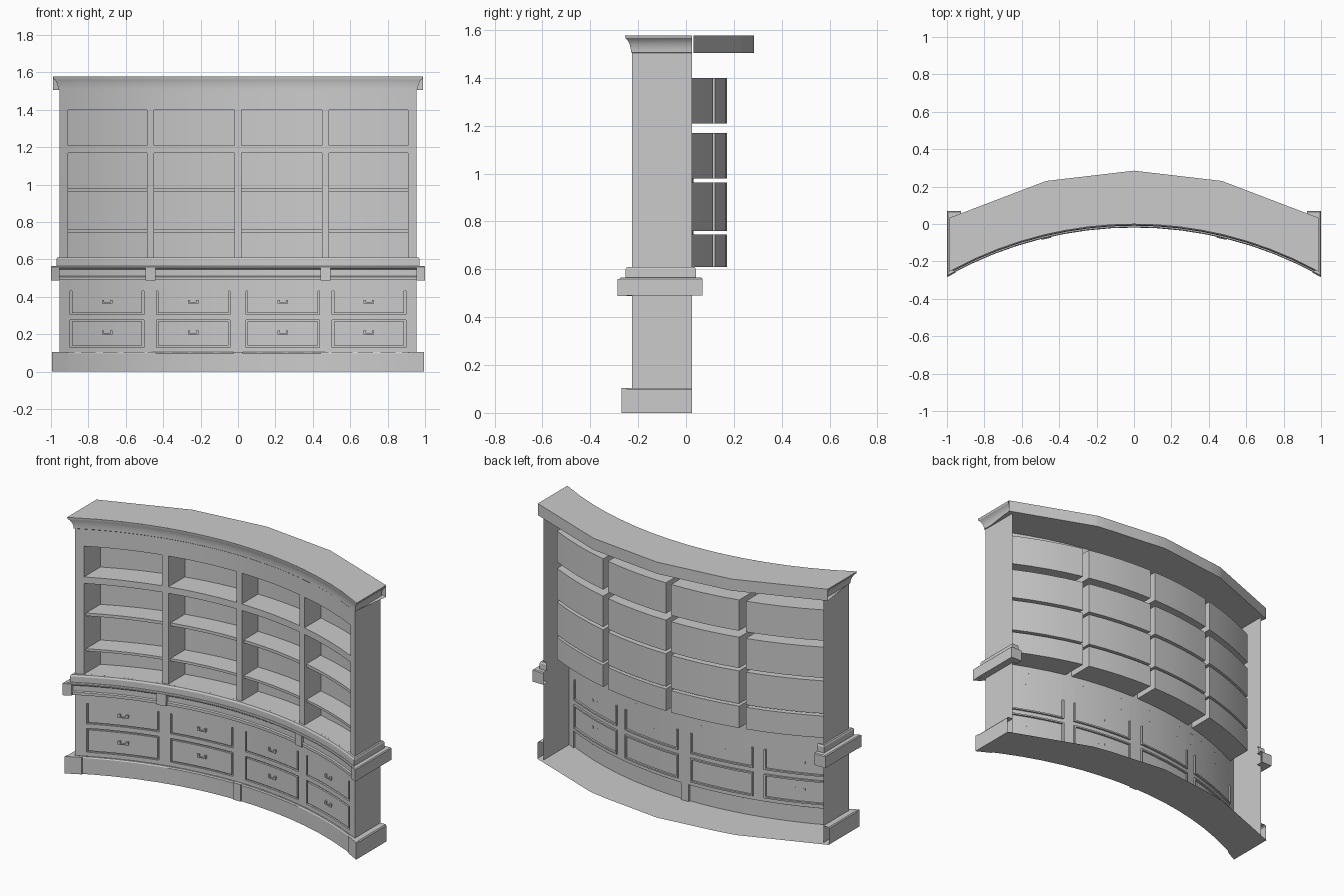
import bpy, bmesh, math

if "Cube" in bpy.data.objects:
    bpy.data.objects.remove(bpy.data.objects["Cube"])

R, Y0 = 2.05, 0.011          # front arc radius and its depth at x = 0
W, YB = 0.955, 0.025         # half width and back edge of the side panels


def front(x):
    return Y0 - (R - math.sqrt(R * R - x * x))


def back(x):
    # four-segment back edge
    k = [(0, 0.285), (0.47, 0.23), (1.0, 0.028)]
    x = abs(x)
    (a, ya), (b, yb) = (k[0], k[1]) if x < 0.47 else (k[1], k[2])
    return ya + (yb - ya) * (x - a) / (b - a)


def make(name, faces):
    bm = bmesh.new()
    for f in faces:
        bm.faces.new([bm.verts.new(p) for p in f])
    bmesh.ops.remove_doubles(bm, verts=bm.verts, dist=1e-5)
    me = bpy.data.meshes.new(name)
    bm.to_mesh(me)
    bm.free()
    ob = bpy.data.objects.new(name, me)
    bpy.context.collection.objects.link(ob)
    bpy.ops.object.select_all(action='DESELECT')
    ob.select_set(True)
    bpy.context.view_layer.objects.active = ob
    bpy.ops.object.shade_smooth_by_angle(angle=math.radians(25))
    return ob


def grid(rows):
    return [(a[i], a[i + 1], b[i + 1], b[i])
            for a, b in zip(rows, rows[1:]) for i in range(len(a) - 1)]


def span(x0, x1, n):
    return [x0 + (x1 - x0) * i / n for i in range(n + 1)]


def ring(name, profile, wrap=False):
    # moulding along the front arc, returning along both ends
    rows = []
    for ox, oy, z in profile:
        X = W + ox
        yb = YB + (ox if wrap else 0)
        row = [(x, front(x) - oy, z) for x in span(-X, X, 16)]
        row = [(-X, yb, z)] + row + [(X, yb, z)]
        if wrap:
            row = [(-W + 0.03, yb, z)] + row + [(W - 0.03, yb, z)]
        rows.append(row)
    make(name, grid(rows))


def block(name, x0, x1, z0, z1, o_in, o_out):
    # small box following the arc
    rows = [[(x, front(x) - o, z) for x in (x0, x1)]
            for o, z in ((o_in, z0), (o_out, z0), (o_out, z1), (o_in, z1), (o_in, z0))]
    caps = [tuple(r[0] for r in rows[3::-1]), tuple(r[1] for r in rows[:4])]
    make(name, grid(rows) + caps)


def relief(name, xs, zs, depth):
    # curved sheet whose tiles are pushed back by depth(x, z)
    xs, zs = sorted(set(xs)), sorted(set(zs))
    nx, nz = len(xs) - 1, len(zs) - 1
    d = [[depth((xs[i] + xs[i + 1]) / 2, (zs[j] + zs[j + 1]) / 2)
          for j in range(nz)] for i in range(nx)]

    def p(i, j, dd):
        return (xs[i], front(xs[i]) + dd, zs[j])
    faces = []
    for i in range(nx):
        for j in range(nz):
            a = d[i][j]
            faces.append((p(i, j, a), p(i + 1, j, a), p(i + 1, j + 1, a), p(i, j + 1, a)))
            if i + 1 < nx and d[i + 1][j] != a:
                b = d[i + 1][j]
                faces.append((p(i + 1, j, a), p(i + 1, j, b), p(i + 1, j + 1, b), p(i + 1, j + 1, a)))
            if j + 1 < nz and d[i][j + 1] != a:
                b = d[i][j + 1]
                faces.append((p(i, j + 1, a), p(i + 1, j + 1, a), p(i + 1, j + 1, b), p(i, j + 1, b)))
    make(name, faces)


# Upper bookcase: four bays of open compartments
bays = [(-0.91, -0.487), (-0.448, -0.018), (0.018, 0.448), (0.487, 0.91)]


def shelf_depth(x, z):
    if not any(a < x < b for a, b in bays):
        return 0
    if 1.21 < z < 1.40 or 0.61 < z < 1.17:
        return 0.02 if 0.745 < z < 0.76 or 0.962 < z < 0.98 else 0.16
    return 0


xs = [-W, W] + [x for a, b in bays for x in span(a, b, 4)]
relief("shelf_compartments", xs,
       [0.565, 0.61, 0.745, 0.76, 0.962, 0.98, 1.17, 1.21, 1.40, 1.505], shelf_depth)

# Lower cabinet front with grooved drawers
centres = (-0.7, -0.24, 0.24, 0.7)
HW, G = 0.197, 0.009
rows_z = [(0.13, 0.277, G), (0.305, 0.43, 0)]   # bottom, top, top groove width


def groove_depth(x, z):
    for c in centres:
        for z0, z1, g in rows_z:
            if abs(x - c) < HW and z0 < z < z1:
                if abs(x - c) > HW - G or z < z0 + G or z > z1 - g:
                    return 0.012
    return 0


xs = [-W, 0, W]
for c in centres:
    xs += [c - HW, c + HW] + span(c - HW + G, c + HW - G, 4)
zs = [0.105, 0.565]
for z0, z1, g in rows_z:
    zs += [z0, z0 + G, z1 - g, z1]
relief("drawer_fronts", xs, zs, groove_depth)

# Drawer pulls
for c in centres:
    for z in (0.205, 0.37):
        for s in (-1, 1):
            block("pull_post", c + s * 0.022 - 0.006, c + s * 0.022 + 0.006, z, z + 0.014, 0, 0.012)
        block("pull_bar", c - 0.028, c + 0.028, z - 0.006, z, 0.004, 0.012)

# Side panels
for s in (-1, 1):
    q = [(s * W, front(W), 0.0), (s * W, YB, 0.0), (s * W, YB, 1.505), (s * W, front(W), 1.505)]
    make("side_panel", [q if s > 0 else q[::-1]])

# Base moulding, blocks and floor
ring("base_moulding", [(0.04, 0.014, 0), (0.04, 0.014, 0.098), (0.035, 0.009, 0.105), (0, 0, 0.105)])
block("base_centre_block", -0.025, 0.025, 0, 0.105, 0, 0.022)
block("base_left_block", -0.995, -0.91, 0, 0.105, 0, 0.022)
block("base_right_block", 0.91, 0.995, 0, 0.105, 0, 0.022)
fx = span(-0.995, 0.995, 16)
make("base_floor", grid([[(x, back(x), 0) for x in fx], [(x, front(x) - 0.014, 0) for x in fx]]))

# Counter moulding with corner and intermediate blocks
ring("counter_moulding", [(0, 0, 0.49), (0.045, 0.026, 0.49), (0.045, 0.026, 0.507),
                          (0.045, 0.018, 0.512), (0.045, 0.018, 0.545), (0.045, 0.03, 0.553),
                          (0.045, 0.03, 0.56), (0.04, 0.026, 0.565), (0, 0, 0.565)], wrap=True)
for a, b in ((-1.0, -0.955), (-0.495, -0.44), (0.44, 0.495), (0.955, 1.0)):
    block("counter_block", a, b, 0.488, 0.56, 0, 0.036)
ring("shelf_plinth", [(0, 0, 0.565), (0.016, 0.02, 0.565), (0.016, 0.02, 0.6),
                      (0.011, 0.014, 0.61), (0, 0, 0.61)], wrap=True)

# Cornice with flared profile, and the top slab behind it
ring("cornice", [(0, 0, 1.505), (0.006, 0.002, 1.507), (0.007, 0.002, 1.52), (0.012, 0.004, 1.54),
                 (0.022, 0.008, 1.558), (0.031, 0.011, 1.566), (0.034, 0.012, 1.577)])
tx = [-0.989, -0.47, 0, 0.47, 0.989] + span(-0.85, -0.12, 6) + span(0.12, 0.85, 6)
tx.sort()
bx = [x * W / 0.989 for x in tx]
make("top_slab", grid([[(x, front(x) - 0.012, 1.577) for x in tx],
                       [(x, back(x), 1.577) for x in tx],
                       [(x, back(x), 1.505) for x in tx],
                       [(x, front(x), 1.505) for x in bx]]))
